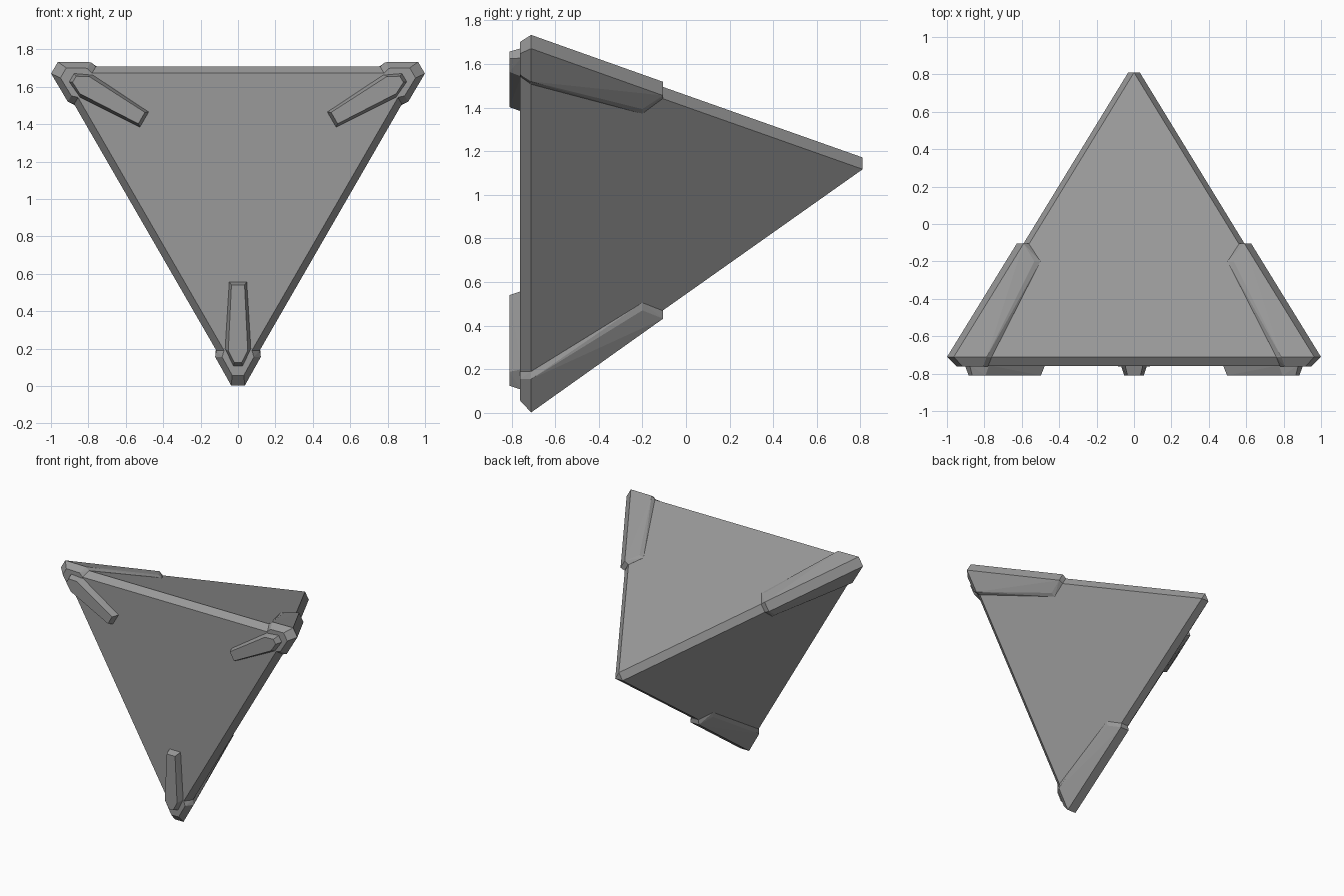
import bpy, bmesh
from math import radians
from mathutils import Vector, Matrix

if "Cube" in bpy.data.objects:
    bpy.data.objects.remove(bpy.data.objects["Cube"])

CY, CZ = -0.342, 1.135      # centre of the solid
DIST, R = 0.418, 0.537      # face distance from centre, face inradius
FRONT = -0.76

# Dark grey finish
grey = bpy.data.materials.new("dark_grey")
grey.diffuse_color = (0.32, 0.32, 0.32, 1)
grey.use_nodes = True
grey.node_tree.nodes["Principled BSDF"].inputs["Base Color"].default_value = grey.diffuse_color


def spin(points, k):
    """Turn points by k thirds about the front-back axis."""
    c = Vector((0, 0, CZ))
    m = Matrix.Translation(c) @ Matrix.Rotation(radians(120 * k), 4, 'Y') @ Matrix.Translation(-c)
    return [m @ Vector(p) for p in points]


def mirror(points):
    return points + [(-x, y, z) for x, y, z in points]


def hull(name, points):
    """Flat-faced convex solid through the points."""
    bm = bmesh.new()
    for p in points:
        bm.verts.new(p)
    bmesh.ops.convex_hull(bm, input=bm.verts)
    loose = [v for v in bm.verts if not v.link_faces]
    bmesh.ops.delete(bm, geom=loose, context='VERTS')
    bmesh.ops.dissolve_limit(bm, angle_limit=radians(1.5), verts=bm.verts, edges=bm.edges)
    bmesh.ops.recalc_face_normals(bm, faces=bm.faces)
    me = bpy.data.meshes.new(name)
    bm.to_mesh(me)
    bm.free()
    me.materials.append(grey)
    ob = bpy.data.objects.new(name, me)
    bpy.context.collection.objects.link(ob)
    return ob


def on_side(y, z, lift):
    """Point on the lower right side face, lifted outward."""
    x = (DIST + lift - (y - CY) / 3 + 0.4714 * (z - CZ)) / 0.8165
    return (x, y, z)


# Bevelled tetrahedron body: one front face, three side faces
side_face = [(-R * 3 ** 0.5, -0.71, 1.708), (R * 3 ** 0.5, -0.71, 1.708), (0, 0.81, 1.171)]
body = []
for k in range(3):
    body += spin(side_face + [(0, FRONT, CZ - 2 * R)], k)
hull("body", body)

# Corner guard wrapping the lower edge (one half, then mirrored)
guard = [on_side(*p) for p in (
    (-0.71, 0.002, 0.023), (-0.71, 0.155, 0.021), (-0.2, 0.47, 0.013), (-0.105, 0.432, 0.022),
    (-0.71, 0.19, 0), (-0.2, 0.505, 0), (-0.105, 0.468, 0))]
guard += [(0.031, -0.761, 0.057), (0.085, -0.761, 0.155), (0.0745, -0.761, 0.19)]
guard = mirror(guard)

# Raised tapered rib on the front face
rib = mirror([(0.048, -0.755, 0.558), (0.07, -0.755, 0.2), (0.026, -0.755, 0.106),
              (0.035, -0.81, 0.54), (0.052, -0.81, 0.188), (0.019, -0.81, 0.125)])

for k, place in enumerate(("bottom", "left", "right")):
    hull("corner_guard_" + place, spin(guard, k))
    hull("front_rib_" + place, spin(rib, k))
